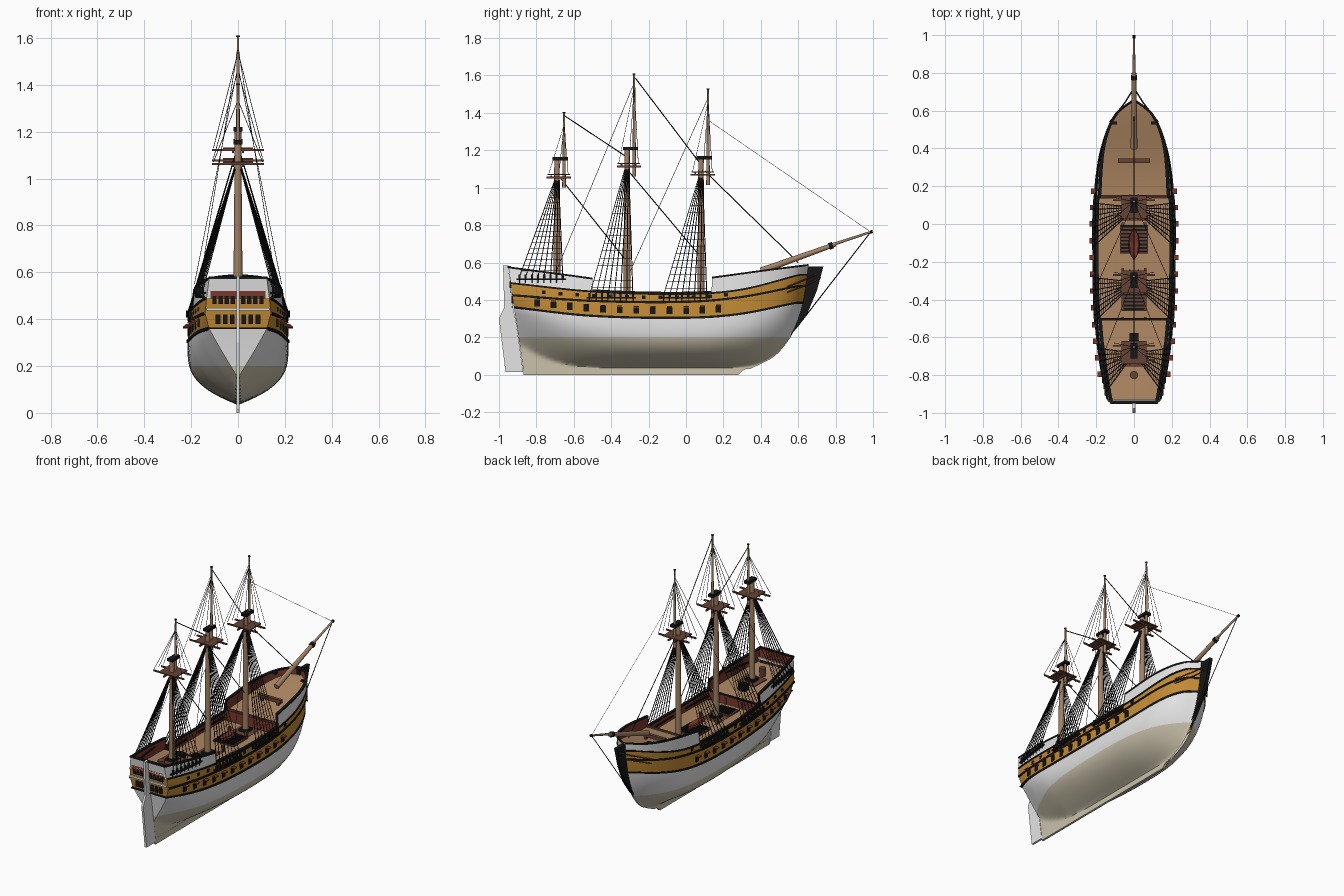
import bpy, bmesh, math
from mathutils import Vector, Matrix

cube = bpy.data.objects.get("Cube")
if cube:
    bpy.data.objects.remove(cube)


def material(name, *rgb):
    m = bpy.data.materials.new(name)
    m.use_nodes = True
    m.diffuse_color = (*rgb, 1)
    bsdf = next(n for n in m.node_tree.nodes if n.type == 'BSDF_PRINCIPLED')
    bsdf.inputs["Base Color"].default_value = (*rgb, 1)
    return m


BLACK = material("black", .008, .008, .008)
OCHRE = material("ochre", .55, .26, .035)
WHITE = material("white", .78, .78, .78)
BEIGE = material("bottom beige", .6, .54, .41)
DECK = material("deck tan", .42, .24, .12)
WOOD = material("mast wood", .36, .22, .13)
RED = material("bulwark red", .2, .04, .025)
BROWN = material("dark brown", .13, .055, .035)


# ---------- helpers ----------
def finish(name, bm, mats, smooth=False):
    bmesh.ops.remove_doubles(bm, verts=bm.verts, dist=1e-5)
    bmesh.ops.recalc_face_normals(bm, faces=bm.faces)
    me = bpy.data.meshes.new(name)
    bm.to_mesh(me)
    bm.free()
    for m in mats:
        me.materials.append(m)
    if smooth:
        me.shade_smooth()
        me.set_sharp_from_angle(angle=math.radians(40))
    ob = bpy.data.objects.new(name, me)
    bpy.context.collection.objects.link(ob)
    return ob


def grid(name, rows, mats, cols=None, mirror=True, smooth=True):
    """Skin a grid of points; cols gives the material of each column."""
    bm = bmesh.new()
    for s in ((1, -1) if mirror else (1,)):
        vs = [[bm.verts.new((s * x, y, z)) for x, y, z in r] for r in rows]
        for a, b in zip(vs, vs[1:]):
            for j in range(len(a) - 1):
                f = bm.faces.new((a[j], b[j], b[j + 1], a[j + 1]))
                f.material_index = cols[j] if cols else 0
    return finish(name, bm, mats, smooth)


def boxes(name, items, mat):
    """Items are (centre, size) pairs."""
    bm = bmesh.new()
    for c, s in items:
        bmesh.ops.create_cube(bm, size=1, matrix=Matrix.Translation(c) @ Matrix.Diagonal((*s, 1)))
    return finish(name, bm, [mat])


def rod(name, a, b, r1, r2, mat, sides=16):
    a, b = Vector(a), Vector(b)
    bm = bmesh.new()
    turn = (b - a).to_track_quat('Z', 'Y').to_matrix().to_4x4()
    bmesh.ops.create_cone(bm, cap_ends=True, segments=sides, radius1=r1, radius2=r2,
                          depth=(b - a).length, matrix=Matrix.Translation((a + b) / 2) @ turn)
    return finish(name, bm, [mat], True)


def slab(name, outline, half_x, mat):
    """Extrude a side outline (y, z) across x."""
    bm = bmesh.new()
    f = bm.faces.new([bm.verts.new((-half_x, y, z)) for y, z in outline])
    out = bmesh.ops.extrude_face_region(bm, geom=[f])
    bmesh.ops.translate(bm, vec=(2 * half_x, 0, 0),
                        verts=[v for v in out["geom"] if isinstance(v, bmesh.types.BMVert)])
    return finish(name, bm, [mat])


def ropes(name, lines, r, mat=BLACK):
    cu = bpy.data.curves.new(name, 'CURVE')
    cu.dimensions = '3D'
    cu.bevel_depth, cu.bevel_resolution = r, 0
    for pts in lines:
        sp = cu.splines.new('POLY')
        sp.points.add(len(pts) - 1)
        for p, q in zip(sp.points, pts):
            p.co = (*q, 1)
    cu.materials.append(mat)
    bpy.context.collection.objects.link(bpy.data.objects.new(name, cu))


def smooth_curve(xs, vs):
    n = len(xs)
    tan = [(vs[min(i + 1, n - 1)] - vs[max(i - 1, 0)]) / (xs[min(i + 1, n - 1)] - xs[max(i - 1, 0)])
           for i in range(n)]

    def f(x):
        x = min(max(x, xs[0]), xs[-1])
        i = max(k for k in range(n - 1) if xs[k] <= x)
        h = xs[i + 1] - xs[i]
        t = (x - xs[i]) / h
        return ((1 + 2 * t) * (1 - t) ** 2 * vs[i] + t * (1 - t) ** 2 * h * tan[i]
                + t * t * (3 - 2 * t) * vs[i + 1] + t * t * (t - 1) * h * tan[i + 1])
    return f


# ---------- hull shape ----------
Y = [-.93, -.8, -.6, -.3, .1, .35, .5, .6, .66]
beam = smooth_curve(Y, [.142, .17, .197, .213, .212, .188, .147, .088, .01])
rise = smooth_curve(Y, [.15, .09, .045, .035, .035, .035, .035, .035, .035])
widest = smooth_curve(Y, [.4, .36, .31, .29, .28, .3, .34, .4, .45])
full = smooth_curve(Y, [1.1, 1.5, 2.1, 3, 3, 2.4, 2, 1.7, 1.5])
stem_y = smooth_curve([.03, .09, .16, .25, .4, .58], [.34, .46, .53, .585, .63, .655])
stern_y = smooth_curve([.03, .3, .36, .58], [-.87, -.91, -.92, -.95])
S = [-.93, -.5, 0, .3, .62]
lower = smooth_curve(S, [.36, .315, .305, .325, .385])
middle = smooth_curve(S, [.425, .395, .39, .415, .475])
upper = smooth_curve(S, [.49, .445, .432, .455, .535])
rail_aft = smooth_curve([-.93, -.5], [.575, .515])
rail_fore = smooth_curve([.14, .4, .66], [.52, .555, .588])


def top(y):
    return rail_aft(y) if y < -.5 else rail_fore(y) if y > .14 else upper(y) + .008


def half(y, z):
    b, w, k = beam(y), widest(y), rise(y)
    if z > w:
        taper = .14 if y < .2 else .14 * max(0, (.6 - y) / .4)
        return b * (1 - taper * ((z - w) / (.58 - w)) ** 1.3)
    t = max(0, (z - k) / (w - k))
    return max(.006, b * (1 - (1 - t) ** full(y)))


def side(y, z, off=0):
    """Point on the hull side, with raked stem and stern."""
    yy = y + (stem_y(z) - .66) * max(0, y / .66) ** 1.5
    yy += (stern_y(z) + .93) * max(0, (-y - .6) / .33)
    return (max(0, half(y, z) + off), yy, z)


def stations(a, b, n=60):
    ys = [a + (b - a) * i / n for i in range(n + 1)]
    return sorted(ys + [k + e for k in (-.5, .14) for e in (-.001, .001) if a < k < b])


ALL = stations(-.93, .66, 90)


def section(y):
    zs = [.03 + .17 * (i / 12) ** 1.4 for i in range(13)]
    zs += [.2 + (lower(y) - .2) * i / 4 for i in range(1, 5)]
    return [side(y, z) for z in zs + [middle(y), upper(y), top(y)]]


bands = [0] * 12 + [1] * 4 + [2, 2, 1]
PAINT = [BEIGE, WHITE, OCHRE]
grid("hull", [section(y) for y in ALL], PAINT, bands)
end = section(-.93)
grid("transom", [[(-x, y, z) for x, y, z in end], end], PAINT, bands, mirror=False, smooth=False)

# wales, rails and inner bulwarks
for name, line, t in (("lower_wale", lower, .006), ("middle_wale", middle, .006), ("upper_wale", upper, .005)):
    grid(name, [[side(y, line(y) + dz, d) for dz, d in ((-t, -.002), (-t, .005), (t, .005), (t, -.002))]
                for y in ALL], [BLACK], smooth=False)
grid("top_rail", [[side(y, top(y) + dz, d) for dz, d in ((-.006, 0), (-.006, .004), (.004, .004), (.004, -.013), (-.006, -.013))]
                  for y in ALL], [BLACK], smooth=False)


def deck_z(y):
    return upper(y) - .005 if y < -.5 else upper(y) + .01 if y > .14 else .385


grid("inner_bulwark", [[side(y, deck_z(y) - .01, -.01), side(y, top(y), -.01)] for y in ALL], [RED])
for name, a, b in (("quarterdeck", -.93, -.502), ("waist_deck", -.5, .139), ("forecastle_deck", .142, .655)):
    rows = []
    for y in stations(a, b, 24):
        x, yy, z = side(y, deck_z(y), -.008)
        rows.append([(0, yy, z + .004), (x, yy, z)])
    grid(name, rows, [DECK])
boxes("deck_bulkheads", [((0, -.502, .41), (.37, .008, .06)), ((0, .142, .415), (.37, .008, .075))], RED)
boxes("deck_break_beams", [((0, -.505, .444), (.37, .012, .01))], BLACK)
boxes("forecastle_beam", [((0, .148, .458), (.36, .012, .01))], BROWN)
boxes("stern_bulwark", [((0, -.938, .53), (.236, .008, .09))], RED)
boxes("taffrail", [((0, -.945, .577), (.25, .018, .01))], BLACK)

# keel, stem and rudder
slab("keel", [(-.87, 0), (.28, 0), (.3, .02), (.34, .04), (-.87, .04)], .007, BEIGE)
slab("stem", [(.53, .18), (.58, .235), (.65, .33), (.7, .45), (.735, .58), (.63, .58), (.625, .42), (.58, .28)], .012, BLACK)
slab("rudder", [(-.87, .015), (-.965, .015), (-1, .3), (-.972, .36), (-.978, .585), (-.95, .585), (-.925, .36), (-.908, .28)], .007, WHITE)

# gunports with lids
ports = [(s, -.8 + .089 * i) for i in range(12) for s in (1, -1)]
lower_ports, lids, upper_ports = [], [], []
for s, y in ports:
    x, yy, z = side(y, lower(y) + .038)
    lower_ports.append(((s * x, yy, z), (.008, .03, .034)))
    lids.append(((s * (x + .011), yy, z + .021), (.026, .028, .006)))
    x, yy, z = side(y + .04, middle(y) + .026)
    upper_ports.append(((s * x, yy, z), (.008, .02, .018)))
boxes("gunports", lower_ports, BLACK)
boxes("upper_gunports", upper_ports, BLACK)
boxes("port_lids", lids, RED)

# stern windows and mouldings
boxes("lower_stern_windows", [((s * (.025 + .03 * i), -.928, .4), (.02, .012, .04)) for i in range(3) for s in (1, -1)], BLACK)
boxes("upper_stern_windows", [((s * (.022 + .026 * i), -.937, .482), (.018, .012, .034)) for i in range(4) for s in (1, -1)], BLACK)
boxes("stern_mouldings", [((0, -.935, z), (.27 - w, .014, .012)) for z, w in ((.442, 0), (.512, .02))], WHITE)
boxes("stern_sill", [((0, -.927, .362), (.26, .012, .006))], BLACK)

# masts, tops and standing rigging
shrouds, ratlines, top_lines = [], [], []
MASTS = (("mizzen", -.69, .48, 1.155, 1.07, 1.405, .525), ("main", -.315, .38, 1.21, 1.13, 1.61, .425),
         ("fore", .08, .38, 1.16, 1.085, 1.53, .425))
for name, y, base, cap, plat, peak, foot in MASTS:
    ty = y + .038
    rod(name + "_lower_mast", (0, y, base), (0, y, cap), .02, .014, WOOD)
    rod(name + "_topmast", (0, ty, plat - .07), (0, ty, peak), .01, .005, WOOD, 10)
    rod(name + "_truck", (0, ty, peak - .006), (0, ty, peak), .008, .008, BLACK, 8)
    boxes(name + "_cap", [((0, y + .018, cap), (.038, .082, .018))], BLACK)
    boxes(name + "_top", [((0, y + .01, plat), (.13, .12, .006))], BROWN)
    boxes(name + "_crosstrees", [((0, y + d, plat - .008), (.22, .009, .009)) for d in (-.03, .045)]
          + [((d, y + .01, plat - .016), (.009, .13, .01)) for d in (-.022, .022)], BROWN)
    boxes(name + "_mast_coat", [((0, y, base + .012), (.06, .06, .024))], BLACK)
    boxes(name + "_pin_rack", [((0, y, base + .006), (.13, .13, .006))], BROWN)
    feet = [y - .2 + .033 * i for i in range(8)]
    plates, eyes = [], []
    for s in (1, -1):
        lines = []
        for i, fy in enumerate(feet):
            bottom = Vector((s * (half(fy, foot) + .012), fy, foot))
            lines.append((bottom, Vector((s * .012, y - .012 + .003 * i, plat - .03))))
            eyes.append((bottom, (.01, .011, .024)))
            x, yy, z = side(fy, foot - .035)
            shrouds.append((bottom, (s * (x + .004), fy, z)))
            plates.append(((s * half(fy, foot - .012), fy, foot - .014), (.034, .035, .008)))
        shrouds += lines
        for k in range(1, 15):
            ratlines.append([a.lerp(b, k / 17) for a, b in lines])
        for d in (-.045, .01, .06):
            top_lines.append(((s * .105 if d else 0, y + d, plat), (0, ty, peak - .07)))
        back = (s * half(y - .38 if y > -.5 else -.9, .56), max(y - .38, -.92), .55)
        if y > -.5:
            top_lines.append((back, (0, ty, peak - .05)))
    boxes(name + "_channels", plates, BLACK)
    boxes(name + "_deadeyes", eyes, BLACK)
ropes("shrouds", shrouds, .0026)
ropes("ratlines", ratlines, .0012)
ropes("topmast_rigging", top_lines, .0014)

# bowsprit and stays
rod("bowsprit", (0, .4, .555), (0, .8, .698), .018, .012, WOOD)
rod("jibboom", (0, .7, .668), (0, .99, .764), .009, .006, WOOD, 10)
rod("bowsprit_cap", (0, .765, .686), (0, .785, .693), .018, .018, BLACK, 10)
rod("jibboom_end", (0, .985, .762), (0, .998, .766), .009, .009, BLACK, 8)
ropes("stays", [((0, -.27, 1.585), (0, .075, 1.13)), ((0, -.65, 1.385), (0, -.31, 1.16)),
                ((0, -.3, 1.08), (0, .07, .64)), ((0, -.67, 1.05), (0, -.32, .61)),
                ((0, .1, 1.09), (0, .6, .6)), ((0, .985, .76), (0, .59, .25))], .0028)
ropes("fore_topmast_stay", [((0, .12, 1.36), (0, .985, .765))], .001)
ropes("head_rails", [((s * half(.54, z), .54, z), (s * .05, .64, z + .04), (0, .72, z + .08))
                     for z in (.44, .47) for s in (1, -1)], .004, BROWN)
boxes("catheads", [((s * .105, .535, .57), (.03, .016, .014)) for s in (1, -1)], BLACK)

# deck fittings
boxes("hatch_coamings", [((0, -.41, .39), (.13, .1, .014)), ((0, -.08, .39), (.15, .15, .014))], BROWN)
boxes("hatch_gratings", [((0, c + .019 * i, .398), (w, .009, .008)) for c, w, n in ((-.45, .11, 5), (-.146, .135, 8))
                         for i in range(n)], BLACK)
boat = [(.002, -.19), (.022, -.16), (.03, -.11), (.025, -.06), (.002, -.02)]
grid("ship_boat", [[(0, y, .405), (x, y, .425), (x * .8, y, .435), (0, y, .425)] for x, y in boat], [RED])
rod("capstan", (0, -.8, .475), (0, -.8, .53), .018, .022, BROWN, 12)
boxes("binnacle", [((0, -.6, .48), (.05, .045, .04))], BLACK)
boxes("windlass", [((0, .335, .505), (.17, .022, .022))], BROWN)
boxes("bitts", [((s * .06, y, deck_z(y) + .02), (.014, .014, .05)) for y in (-.5, -.24, .0, .335) for s in (1, -1)], BROWN)
